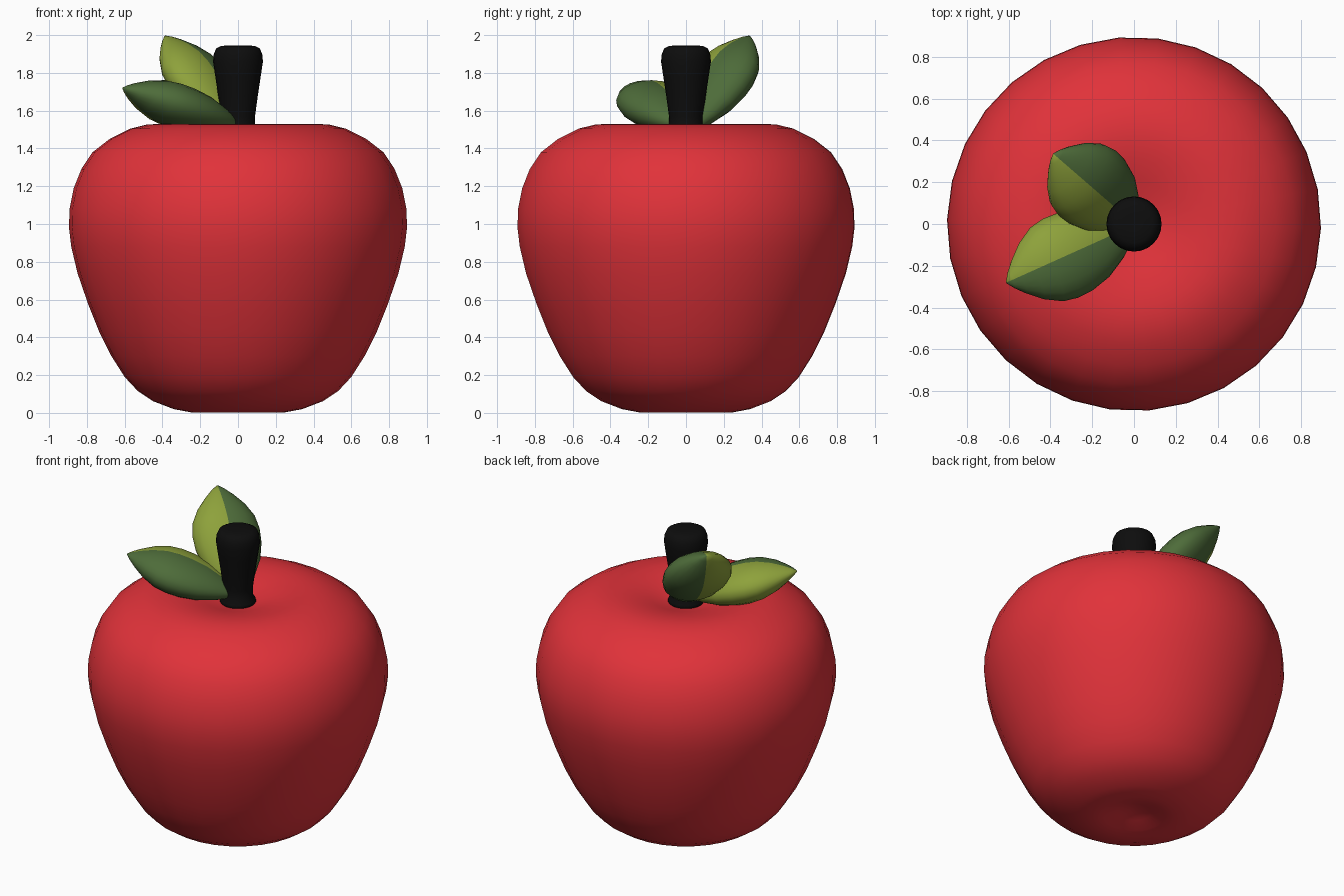
import bpy, bmesh, math
from mathutils import Vector

if "Cube" in bpy.data.objects:
    bpy.data.objects.remove(bpy.data.objects["Cube"])


def mat(name, rgb):
    m = bpy.data.materials.new(name)
    m.diffuse_color = (*rgb, 1)
    m.use_nodes = True
    m.node_tree.nodes["Principled BSDF"].inputs["Base Color"].default_value = m.diffuse_color
    return m


red = mat("apple_red", (0.75, 0.032, 0.042))
black = mat("stem_black", (0.004, 0.004, 0.004))
olive = mat("leaf_light_green", (0.27, 0.36, 0.044))
green = mat("leaf_dark_green", (0.076, 0.15, 0.042))


def finish(bm, name, mats):
    bmesh.ops.remove_doubles(bm, verts=bm.verts, dist=1e-5)
    bmesh.ops.recalc_face_normals(bm, faces=bm.faces)
    for f in bm.faces:
        f.smooth = True
    me = bpy.data.meshes.new(name)
    bm.to_mesh(me)
    bm.free()
    for m in mats:
        me.materials.append(m)
    ob = bpy.data.objects.new(name, me)
    bpy.context.collection.objects.link(ob)
    return ob


def loft(rings):
    """Skin a list of equal-length point rings; end rings are capped with fans."""
    bm = bmesh.new()
    vs = [[bm.verts.new(p) for p in r] for r in rings]
    n = len(vs[0])
    for a, b in zip(vs, vs[1:]):
        for i in range(n):
            j = (i + 1) % n
            bm.faces.new((a[i], a[j], b[j], b[i]))
    for ring in (vs[0], vs[-1]):
        c = bm.verts.new(sum((v.co for v in ring), Vector()) / n)
        for i in range(n):
            bm.faces.new((ring[i], ring[(i + 1) % n], c))
    return bm


def lathe(name, profile, sides, material, turn=0.0):
    rings = [[Vector((r * math.cos(turn + math.tau * i / sides),
                      r * math.sin(turn + math.tau * i / sides), z))
              for i in range(sides)] for r, z in profile]
    return finish(loft(rings), name, [material])


# Apple body: bottom dimple, sides, top dimple
lathe("apple_body", [
    (0.03, 0.05), (0.10, 0.035), (0.18, 0.01), (0.25, 0.003), (0.34, 0.02),
    (0.45, 0.062), (0.53, 0.115), (0.60, 0.19), (0.67, 0.30), (0.735, 0.43),
    (0.795, 0.58), (0.85, 0.74), (0.883, 0.88), (0.895, 0.98), (0.892, 1.08),
    (0.87, 1.19), (0.83, 1.29), (0.77, 1.38), (0.68, 1.45), (0.57, 1.505),
    (0.48, 1.527), (0.40, 1.53), (0.31, 1.52), (0.21, 1.495), (0.13, 1.47),
    (0.05, 1.455)], 30, red, math.radians(-1.3))

# Stem: flared foot, thicker rounded top
lathe("stem", [
    (0.09, 1.44), (0.108, 1.47), (0.105, 1.485), (0.088, 1.51), (0.09, 1.57),
    (0.105, 1.68), (0.12, 1.78), (0.132, 1.86), (0.128, 1.90), (0.115, 1.93),
    (0.09, 1.943), (0.04, 1.945)], 24, black)


def leaf(name, base, tip):
    """Plump pointed leaf, light on its left half and dark on its right half."""
    base, tip = Vector(base), Vector(tip)
    axis = tip - base
    side = Vector((0, 0, 1)).cross(axis).normalized()
    up = axis.cross(side).normalized()
    prof = [(0, .04), (.07, .08), (.15, .122), (.3, .177), (.45, .203), (.57, .207),
            (.68, .193), (.8, .147), (.9, .087), (.96, .043), (1, .006)]
    n = 20
    rings = []
    for t, w in prof:
        ring = []
        for i in range(n):
            a = math.tau * i / n
            ring.append(base + axis * t + side * (w * math.sin(a))
                        + up * (w * 0.57 * math.cos(a)))
        rings.append(ring)
    bm = loft(rings)
    # two colours divided by the centre plane
    light_sign = 1 if tip.y < 0 else -1
    for f in bm.faces:
        d = (f.calc_center_median() - base).dot(side) * light_sign
        f.material_index = 0 if d < 0 else 1
    return finish(bm, name, [olive, green])


# Leaves: one low towards the front, one raised towards the back
for nm, b, t in (("leaf_front", (-0.01, -0.01, 1.52), (-0.61, -0.28, 1.72)),
                 ("leaf_back", (-0.01, 0.01, 1.50), (-0.385, 0.335, 1.995))):
    leaf(nm, b, t)
